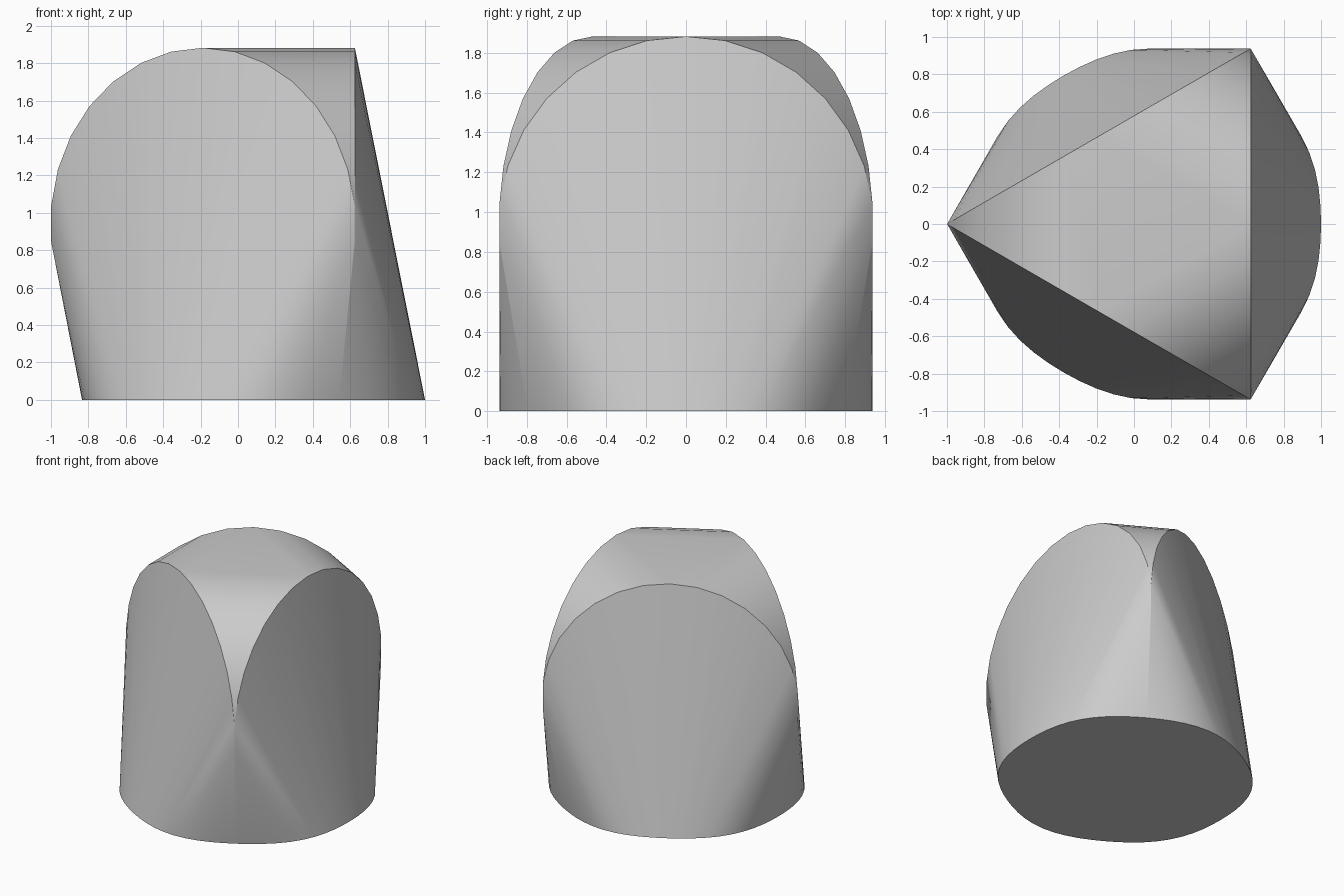
import bpy
import bmesh
from math import cos, sin, radians, tau
from mathutils import Matrix, Vector

cube = bpy.data.objects.get("Cube")
if cube:
    bpy.data.objects.remove(cube, do_unlink=True)

CENTRE_X = 0.083     # axis of the threefold symmetry
ARCH_RADIUS = 0.941
ARCH_OFFSET = 0.542  # distance of each arch plane from the axis
BASE_POINTS = 60

grey = bpy.data.materials.new("light grey")
grey.use_nodes = True
colour = (0.6, 0.6, 0.6, 1)
grey.diffuse_color = colour
grey.node_tree.nodes["Principled BSDF"].inputs["Base Color"].default_value = colour

bm = bmesh.new()
shift = Matrix.Translation((CENTRE_X, 0, 0))

# Three upright round arches standing on the sides of a triangle
for turn in (0, 120, 240):
    place = shift @ Matrix.Rotation(radians(turn), 4, "Z")
    for angle in range(-6, 187, 12):
        a = radians(angle)
        bm.verts.new(place @ Vector((ARCH_OFFSET, ARCH_RADIUS * cos(a),
                                     ARCH_RADIUS * (1 + sin(a)))))

# Softly six-sided base outline
for i in range(BASE_POINTS):
    a = tau * i / BASE_POINTS
    r = 0.9275 - 0.0105 * cos(6 * a)
    bm.verts.new(shift @ Vector((r * cos(a), r * sin(a), 0)))

# Skin stretched over the arches and the base
bmesh.ops.convex_hull(bm, input=bm.verts[:])
bmesh.ops.dissolve_limit(bm, angle_limit=radians(0.1),
                         verts=bm.verts[:], edges=bm.edges[:])
bmesh.ops.recalc_face_normals(bm, faces=bm.faces[:])

mesh = bpy.data.meshes.new("three_arch_solid")
bm.to_mesh(mesh)
bm.free()
mesh.materials.append(grey)
solid = bpy.data.objects.new("three_arch_solid", mesh)
bpy.context.collection.objects.link(solid)

bpy.ops.object.select_all(action="DESELECT")
solid.select_set(True)
bpy.context.view_layer.objects.active = solid
bpy.ops.object.shade_smooth_by_angle(angle=radians(30))
